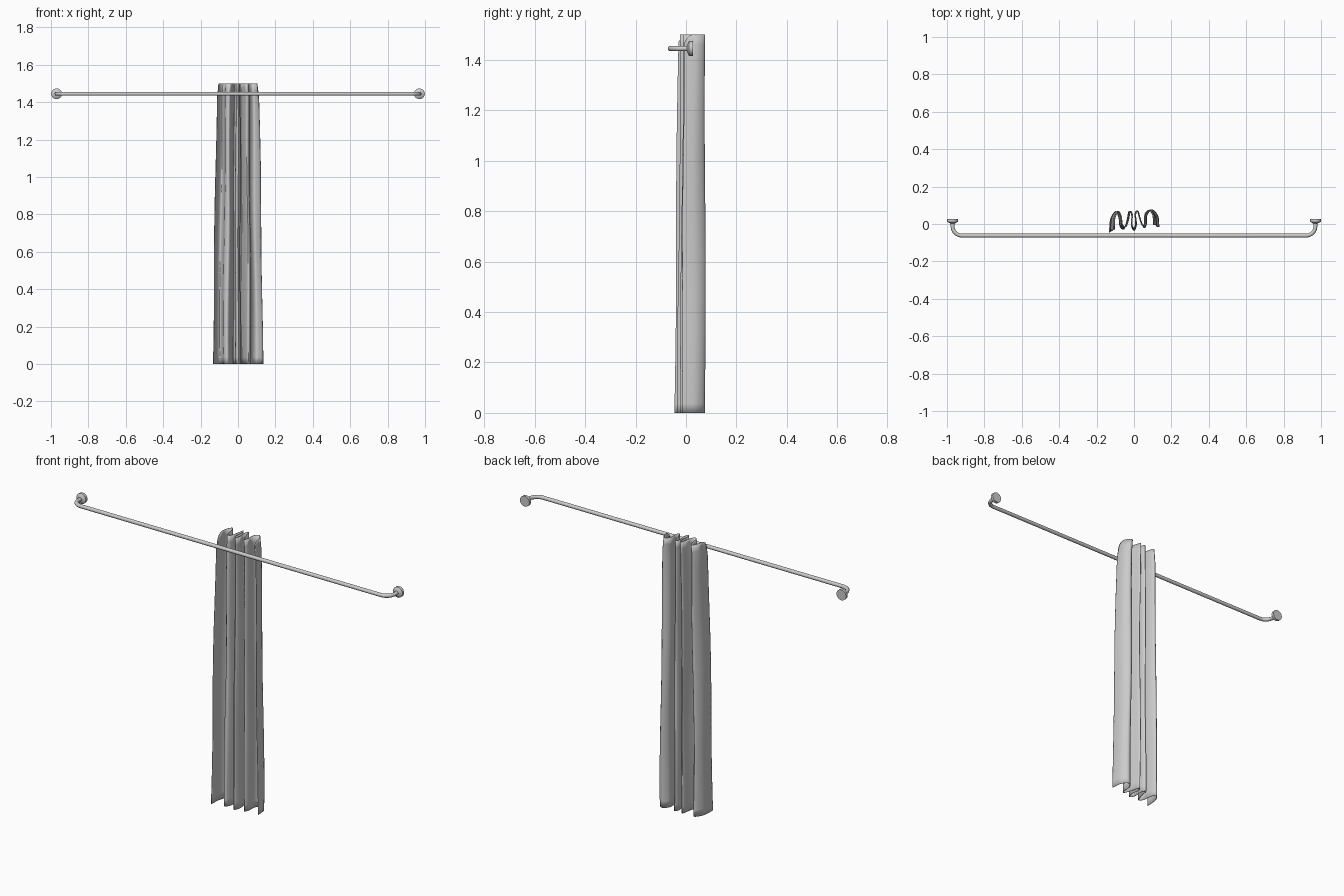
import bpy, bmesh, math
from mathutils import Vector

cube = bpy.data.objects.get("Cube")
if cube:
    bpy.data.objects.remove(cube, do_unlink=True)

grey = bpy.data.materials.new("light grey")
grey.use_nodes = True
colour = (0.6, 0.6, 0.6, 1)
grey.diffuse_color = colour
grey.node_tree.nodes["Principled BSDF"].inputs["Base Color"].default_value = colour

ROD_Z, ROD_Y, END_X = 1.445, -0.062, 0.97


def finish(obj, angle=40):
    bpy.ops.object.select_all(action='DESELECT')
    obj.select_set(True)
    bpy.context.view_layer.objects.active = obj
    bpy.ops.object.shade_smooth_by_angle(angle=math.radians(angle))


def mesh_object(name, bm):
    mesh = bpy.data.meshes.new(name)
    bm.to_mesh(mesh)
    bm.free()
    mesh.materials.append(grey)
    obj = bpy.data.objects.new(name, mesh)
    bpy.context.collection.objects.link(obj)
    return obj


# Rod with a rounded bend toward the wall at each end
bend = 0.05
half = [(END_X, 0.012)]
for i in range(9):
    a = i / 8 * math.pi / 2
    half.append((END_X - bend + bend * math.cos(a), ROD_Y + bend - bend * math.sin(a)))
path = half + [(-x, y) for x, y in reversed(half)]
curve = bpy.data.curves.new("rod", 'CURVE')
curve.dimensions = '3D'
curve.bevel_depth = 0.0105
curve.bevel_resolution = 3
curve.use_fill_caps = True
spline = curve.splines.new('POLY')
spline.points.add(len(path) - 1)
for point, (x, y) in zip(spline.points, path):
    point.co = (x, y, ROD_Z, 1)
curve.materials.append(grey)
rod = bpy.data.objects.new("rod", curve)
bpy.context.collection.objects.link(rod)
bpy.ops.object.select_all(action='DESELECT')
rod.select_set(True)
bpy.context.view_layer.objects.active = rod
bpy.ops.object.convert(target='MESH')
finish(bpy.context.object)

# Wall flanges, lathed from a short profile of radius and depth
profile = [(0, 0.003), (0.013, 0.003), (0.022, 0.008), (0.029, 0.012), (0.029, 0.027), (0, 0.027)]
for name, side in (("left_flange", 1), ("right_flange", -1)):
    bm = bmesh.new()
    verts = [bm.verts.new((side * END_X + r, y, ROD_Z)) for r, y in profile]
    edges = [bm.edges.new(pair) for pair in zip(verts, verts[1:])]
    bmesh.ops.spin(bm, geom=verts + edges, cent=(side * END_X, 0, ROD_Z),
                   axis=(0, 1, 0), angle=math.tau, steps=24)
    bmesh.ops.remove_doubles(bm, verts=bm.verts, dist=0.0001)
    bmesh.ops.recalc_face_normals(bm, faces=bm.faces)
    finish(mesh_object(name, bm))

# Curtain pleats: plan outline at the hem, narrowed toward the top
folds = [(-0.132, -0.046), (-0.127, 0.025), (-0.10, 0.066), (-0.082, 0.035), (-0.075, -0.012),
         (-0.053, -0.026), (-0.037, 0.015), (-0.026, 0.066), (-0.012, 0.045), (-0.014, -0.01),
         (0, -0.034), (0.012, 0.0), (0.008, 0.05), (0.022, 0.068), (0.037, 0.02),
         (0.055, -0.022), (0.068, 0.0), (0.07, 0.05), (0.098, 0.075), (0.127, 0.04), (0.132, -0.018)]


def smooth_path(points, steps):
    pts = [Vector(p) for p in points]
    out = []
    for i in range(len(pts) - 1):
        p0, p1, p2, p3 = (pts[min(max(i + k, 0), len(pts) - 1)] for k in (-1, 0, 1, 2))
        for s in range(steps):
            t = s / steps
            out.append(0.5 * (2 * p1 + (p2 - p0) * t + (2 * p0 - 5 * p1 + 4 * p2 - p3) * t * t
                              + (3 * p1 - p0 - 3 * p2 + p3) * t ** 3))
    return out + [pts[-1]]


outline = smooth_path(folds, 5)
HEIGHT, ROWS = 1.5, 40
bm = bmesh.new()
rows = []
for r in range(ROWS + 1):
    h = r / ROWS
    row = []
    for i, p in enumerate(outline):
        u = i / (len(outline) - 1)
        width = 1 - 0.16 * h ** 1.3 - 0.05 * max(0, h - 0.95) / 0.05
        x = p.x * width + 0.002 * math.sin(9 * h + 14 * u)
        y = 0.07 + (p.y - 0.07) * (1 - 0.13 * h) + 0.002 * math.sin(7 * h + 20 * u)
        # Free front corners dip slightly at the top
        edge = max(0, abs(2 * u - 1) - 0.93) / 0.07
        z = h * HEIGHT - 0.03 * edge ** 2 * max(0, h - 0.9) / 0.1
        row.append(bm.verts.new((x, y, z)))
    rows.append(row)
for low, high in zip(rows, rows[1:]):
    for i in range(len(low) - 1):
        bm.faces.new((low[i], low[i + 1], high[i + 1], high[i]))
curtain = mesh_object("curtain", bm)
solid = curtain.modifiers.new("cloth_thickness", 'SOLIDIFY')
solid.thickness = 0.003
solid.offset = 0

# Oval eyelets cut through every pleat
bm = bmesh.new()
bmesh.ops.create_cone(bm, cap_ends=True, segments=24, radius1=1, radius2=1, depth=0.5)
for v in bm.verts:
    x, y, z = v.co
    v.co = (z, 0.019 + 0.017 * y, 1.457 + 0.029 * x)
bmesh.ops.recalc_face_normals(bm, faces=bm.faces)
cutter = mesh_object("eyelet_cutter", bm)
cutter.hide_render = True
cutter.hide_viewport = True
cut = curtain.modifiers.new("eyelets", 'BOOLEAN')
cut.operation = 'DIFFERENCE'
cut.solver = 'EXACT'
cut.object = cutter
finish(curtain, 50)
